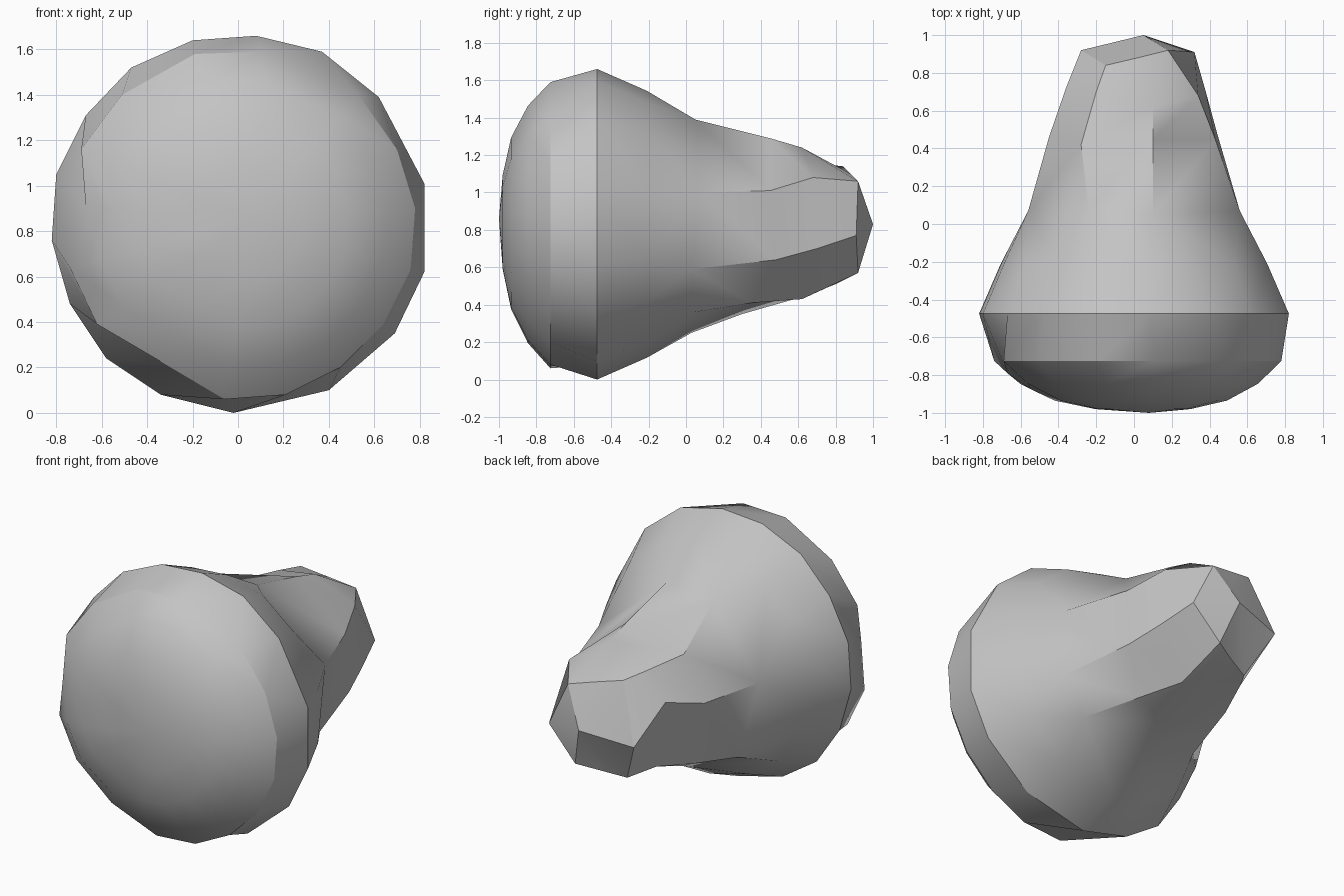
import bpy, bmesh, math

if "Cube" in bpy.data.objects:
    bpy.data.objects.remove(bpy.data.objects["Cube"])

# Cap rim (x, z), clockwise seen from the front
RIM = [(.08, 1.66), (.37, 1.59), (.62, 1.39), (.82, 1.01), (.82, .62), (.69, .35),
       (.40, .10), (-.02, 0), (-.34, .08), (-.58, .24), (-.74, .48), (-.82, .76),
       (-.80, 1.05), (-.67, 1.31), (-.47, 1.52), (-.20, 1.64)]
# Front edge of the rim band
FACE = [(.11, 1.59), (.53, 1.40), (.70, 1.16), (.78, .90), (.76, .63), (.64, .39),
        (.45, .20), (.21, .08), (-.06, .06), (-.33, .22), (-.62, .39), (-.74, .64),
        (-.67, .91), (-.69, 1.16), (-.51, 1.40), (-.19, 1.58)]
# Eight-sided stem sections (x, y, z)
STEM = [
    [(.10, .05, 1.39), (.56, .07, 1.0), (.55, .03, .59), (.41, .04, .36),
     (0, .03, .25), (-.40, .05, .42), (-.56, .07, .94), (-.24, .08, 1.36)],
    [(.10, .45, 1.29), (.43, .45, 1.01), (.44, .48, .64), (.26, .35, .41),
     (0, .30, .35), (-.33, .42, .50), (-.45, .46, .93), (-.28, .42, 1.18)],
    [(.10, .62, 1.24), (.34, .68, 1.08), (.38, .70, .70), (.16, .62, .43),
     (0, .65, .45), (-.25, .65, .55), (-.36, .72, 1.01), (-.20, .70, 1.155)],
    [(.02, .88, 1.10), (.18, .92, 1.06), (.32, .91, .77), (.13, .92, .57),
     (0, .86, .54), (-.15, .80, .51), (-.28, .92, .78), (-.15, .84, 1.14)],
]
# Rim corner that each stem ridge runs into
RIDGES = [1, 3, 4, 6, 7, 10, 12, 15]


def scaled(ring, s, y, cx=0.0, cz=.83):
    return [(cx + (x - cx) * s, y, cz + (z - cz) * s) for x, z in ring]


bm = bmesh.new()


def add(points):
    return [bm.verts.new(p) for p in points]


def bridge(a, b):
    n = len(a)
    for i in range(n):
        j = (i + 1) % n
        bm.faces.new((a[i], a[j], b[j], b[i]))


def fan(ring, tip):
    t = bm.verts.new(tip)
    for i, v in enumerate(ring):
        bm.faces.new((v, ring[(i + 1) % len(ring)], t))


# Domed front and rim
rings = [add(scaled(FACE, s, y, .06, .85))
         for s, y in ((.33, -.98), (.6, -.935), (.83, -.845), (1, -.725))]
rings[3][9].co.y = rings[3][12].co.y = -.79
rings[2][9].co.y = rings[2][12].co.y = -.875
rings += [add(scaled(RIM, 1, -.475)), add(scaled(RIM, .86, -.21))]
for a, b in zip(rings, rings[1:]):
    bridge(a, b)
fan(rings[0], (.08, -1, .86))

# Sixteen sides merge into eight at the stem
stem = [add(r) for r in STEM]
wide = rings[-1]
for k in range(8):
    first, last = RIDGES[k], RIDGES[(k + 1) % 8]
    w = [wide[(first + j) % 16] for j in range((last - first) % 16 + 1)]
    u, v = stem[0][k], stem[0][(k + 1) % 8]
    h = len(w) // 2
    for j in range(len(w) - 1):
        bm.faces.new((w[j], w[j + 1], u if j < h else v))
    bm.faces.new((u, w[h], v))

# Stem and pointed end
for a, b in zip(stem, stem[1:]):
    bridge(a, b)
fan(stem[-1], (.05, 1, .83))

bmesh.ops.recalc_face_normals(bm, faces=bm.faces[:])
mesh = bpy.data.meshes.new("knob")
bm.to_mesh(mesh)
bm.free()
mat = bpy.data.materials.new("grey")
mat.diffuse_color = (.55, .55, .55, 1)
mat.use_nodes = True
mat.node_tree.nodes["Principled BSDF"].inputs["Base Color"].default_value = mat.diffuse_color
mesh.materials.append(mat)
knob = bpy.data.objects.new("knob", mesh)
bpy.context.collection.objects.link(knob)
bpy.context.view_layer.objects.active = knob
knob.select_set(True)
bpy.ops.object.shade_smooth_by_angle(angle=math.radians(30))
